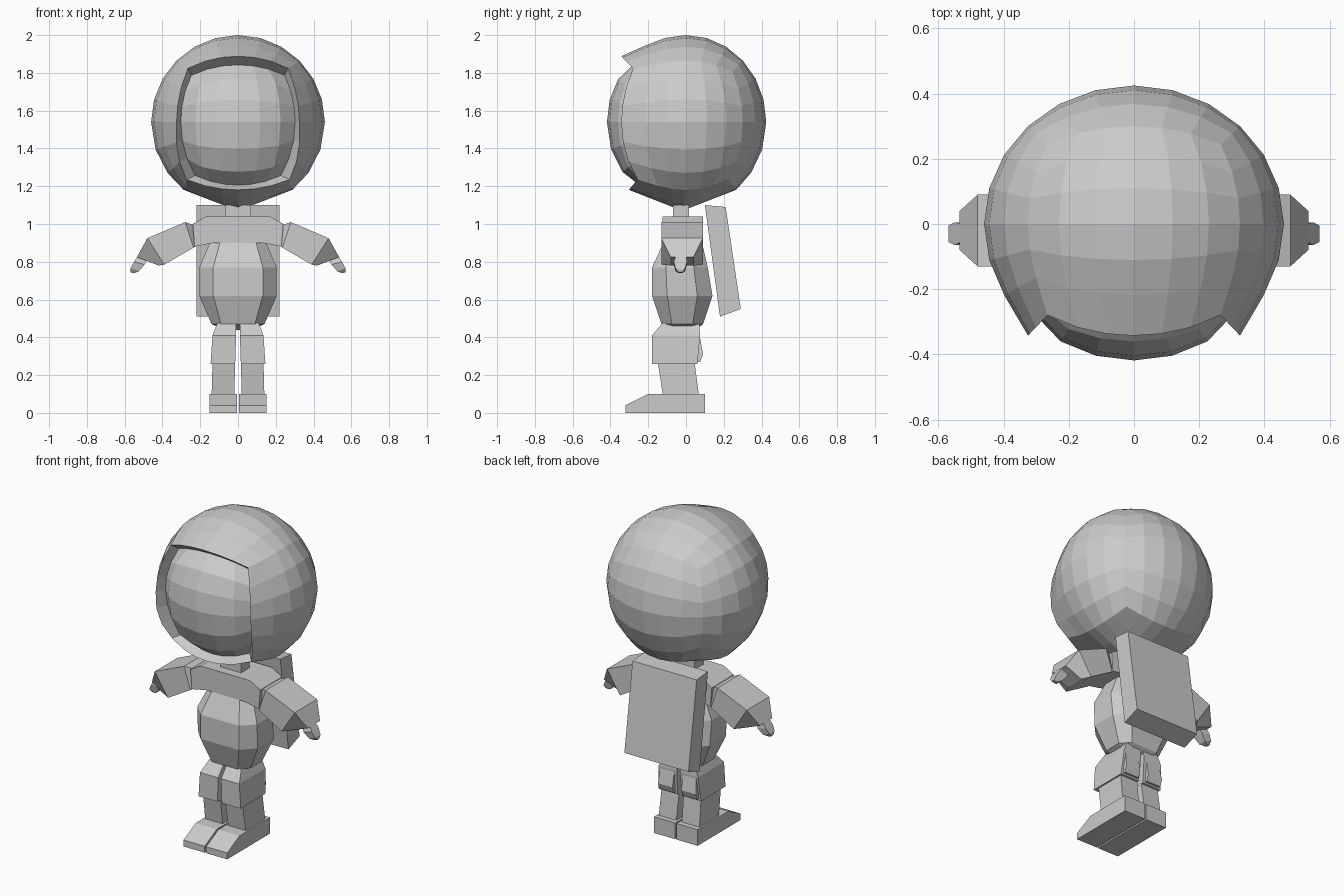
import bpy, bmesh, math
from mathutils import Vector

if "Cube" in bpy.data.objects:
    bpy.data.objects.remove(bpy.data.objects["Cube"])

grey = bpy.data.materials.new("suit grey")
grey.diffuse_color = (0.6, 0.6, 0.6, 1)
grey.use_nodes = True
grey.node_tree.nodes["Principled BSDF"].inputs["Base Color"].default_value = grey.diffuse_color


def finish(name, bm):
    """Weld, fix normals and turn a bmesh into a flat shaded object."""
    bmesh.ops.remove_doubles(bm, verts=bm.verts, dist=0.0005)
    bmesh.ops.recalc_face_normals(bm, faces=bm.faces)
    me = bpy.data.meshes.new(name)
    bm.to_mesh(me)
    bm.free()
    me.materials.append(grey)
    ob = bpy.data.objects.new(name, me)
    bpy.context.collection.objects.link(ob)
    return ob


def loft(name, rings, mirror=False):
    """Skin a closed body through equal-length rings of points."""
    bm = bmesh.new()
    for side in ((1, -1) if mirror else (1,)):
        vs = [[bm.verts.new((side * x, y, z)) for x, y, z in r] for r in rings]
        n = len(vs[0])
        for a, b in zip(vs, vs[1:]):
            for i in range(n):
                j = (i + 1) % n
                bm.faces.new((a[i], a[j], b[j], b[i]))
        bm.faces.new(vs[0][::-1])
        bm.faces.new(vs[-1])
    return finish(name, bm)


def box_ring(x0, x1, y0, y1, z):
    return [(x0, y0, z), (x1, y0, z), (x1, y1, z), (x0, y1, z)]


def oct_ring(z, hx, y0, y1):
    """Chamfered rectangle, wide flat front and back."""
    fx, c = hx * 0.64, (y1 - y0) * 0.25
    return [(-fx, y0, z), (fx, y0, z), (hx, y0 + c, z), (hx, y1 - c, z),
            (fx, y1, z), (-fx, y1, z), (-hx, y1 - c, z), (-hx, y0 + c, z)]


def arm_ring(tx, tz, bx, bz, y0, y1):
    return [(tx, y0, tz), (tx, y1, tz), (bx, y1, bz), (bx, y0, bz)]


def side_ring(profile, x):
    return [(x, y, z) for y, z in profile]


# Helmet: a rounded cube with a flared front rim, recessed visor and pointed base
CENTRE = Vector((0, 0, 1.54))
N = 6
STEPS = [math.tan((2 * i / N - 1) * math.pi / 4) for i in range(N + 1)]


def ball(x, y, z):
    d = Vector((x, y, z * 1.25 if z < 0 else z)).normalized()
    return Vector((d.x * 0.46, d.y * 0.425, d.z * 0.46))


def shell(x, y, z):
    p, t = ball(x, y, z), max(0.0, -y) ** 3
    p.y *= 1 + 0.14 * t
    if z > 0:
        p.z *= 1 + 0.07 * t * z
    else:
        p.x *= 1 + 0.12 * t * -z
    return CENTRE + p


def visor(x, z):
    m = max(abs(x), abs(z))
    return CENTRE + ball(x, -1, z) * (0.985 - 0.055 * m ** 4)


def base(x, y):
    m = max(abs(x), abs(y))
    tip = Vector((0, -0.02, 1.07))
    return tip if m < 1e-6 else tip.lerp(shell(x / m, y / m, -1), m)


def patch(bm, fn, steps):
    g = [[bm.verts.new(fn(u, v)) for v in steps] for u in steps]
    for i in range(len(steps) - 1):
        for j in range(len(steps) - 1):
            bm.faces.new((g[i][j], g[i + 1][j], g[i + 1][j + 1], g[i][j + 1]))


bm = bmesh.new()
patch(bm, lambda u, v: shell(1, u, v), STEPS)
patch(bm, lambda u, v: shell(-1, u, v), STEPS)
patch(bm, lambda u, v: shell(u, 1, v), STEPS)
patch(bm, lambda u, v: shell(u, v, 1), STEPS)
patch(bm, base, STEPS)
# rim wall is the outermost ring of the front patch
patch(bm, lambda u, v: shell(max(-1, min(1, u)), -1, max(-1, min(1, v)))
      if max(abs(u), abs(v)) > 1.5 else visor(u, v), [-2] + STEPS + [2])
finish("helmet", bm)

# Neck
loft("neck", [box_ring(-.07, .07, -.07, .015, 1.0), box_ring(-.07, .07, -.07, .015, 1.1)])

# Torso
loft("torso", [oct_ring(*r) for r in (
    (.44, .07, -.08, .05), (.47, .14, -.13, .09), (.62, .205, -.18, .14),
    (.77, .205, -.18, .115), (.90, .15, -.12, .085), (1.0, .15, -.11, .08))])

# Shoulder yoke: front outline extruded through the chest
yoke = [(-.17, 1.04), (-.24, 1.0), (-.23, .88), (-.13, .90),
        (.13, .90), (.23, .88), (.24, 1.0), (.17, 1.04)]
loft("shoulder_yoke", [[(x, y, z) for x, z in yoke] for y in (-.125, .09)])

# Arms with sleeve and tapered cuff
loft("arms", [arm_ring(*r) for r in (
    (.22, .99, .21, .89, -.09, .06), (.28, 1.01, .235, .875, -.13, .09),
    (.48, .925, .39, .785, -.13, .09), (.535, .825, .42, .78, -.08, .04))], True)

# Hands
loft("hands", [arm_ring(*r) for r in (
    (.525, .84, .48, .81, -.05, .0), (.55, .80, .495, .785, -.065, .005),
    (.57, .765, .525, .75, -.055, -.005), (.57, .745, .55, .74, -.04, -.02))], True)

# Legs
loft("thighs", [box_ring(*r) for r in (
    (.015, .145, -.18, .06, .26), (.01, .135, -.18, .075, .41),
    (.01, .11, -.125, .07, .475))], True)
loft("thigh_backs", [box_ring(*r) for r in (
    (.03, .13, .02, .075, .27), (.03, .13, .02, .09, .31),
    (.03, .12, .02, .07, .42))], True)
loft("shins", [box_ring(*r) for r in (
    (.02, .14, -.12, .07, .08), (.015, .135, -.15, .045, .27))], True)

# Boots
boot = [(-.32, 0), (.10, 0), (.10, .10), (-.20, .10), (-.32, .04)]
loft("boots", [side_ring(boot, .005), side_ring(boot, .15)], True)

# Backpack
pack = [(.10, 1.10), (.21, 1.09), (.29, .55), (.18, .51)]
loft("backpack", [side_ring(pack, -.22), side_ring(pack, .22)])
